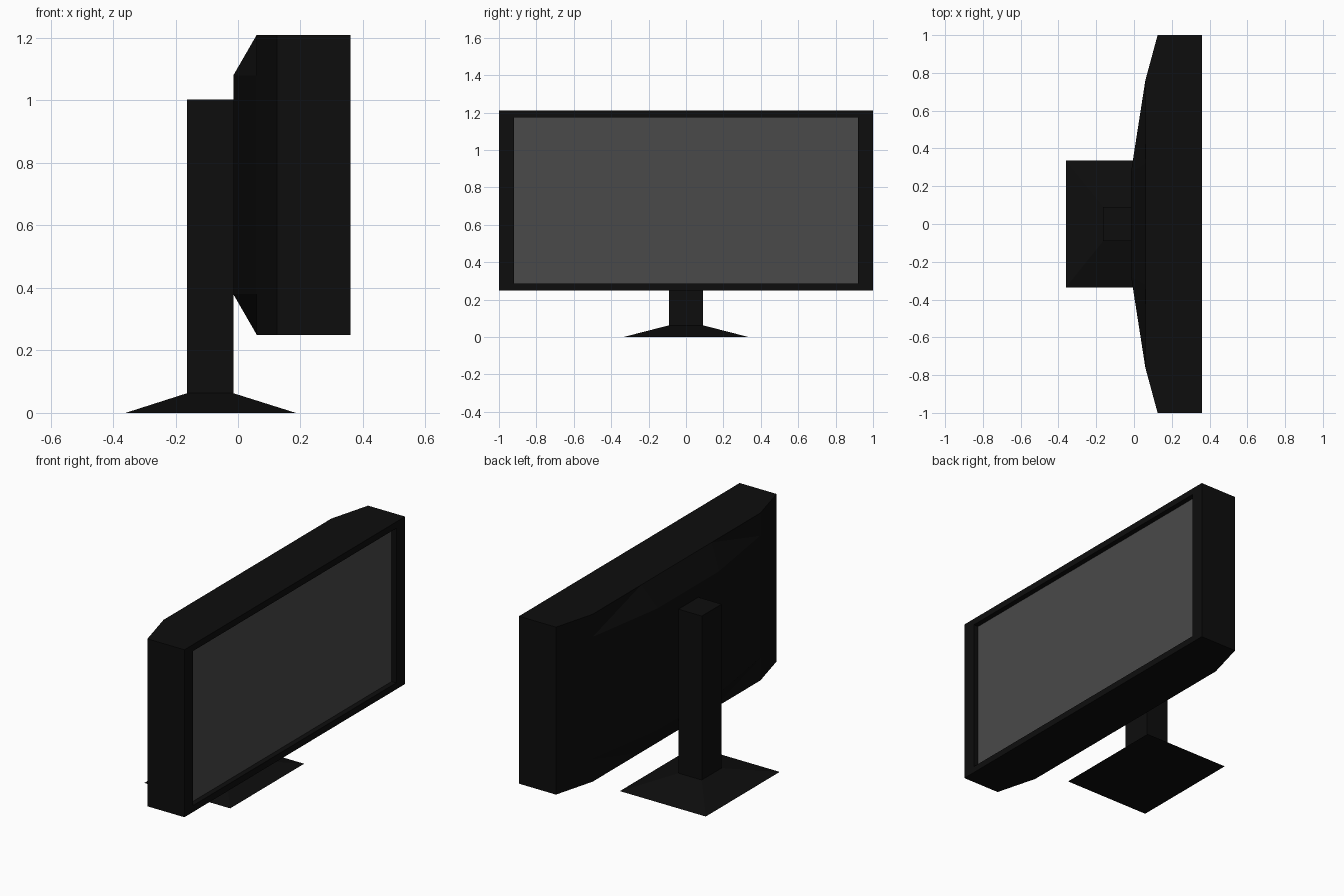
import bpy, bmesh

if "Cube" in bpy.data.objects:
    bpy.data.objects.remove(bpy.data.objects["Cube"])


def material(name, value):
    m = bpy.data.materials.new(name)
    m.diffuse_color = (value, value, value, 1)
    m.use_nodes = True
    m.node_tree.nodes["Principled BSDF"].inputs["Base Color"].default_value = m.diffuse_color
    return m


def finish(bm, name, mat):
    bmesh.ops.remove_doubles(bm, verts=bm.verts[:], dist=1e-5)
    bmesh.ops.recalc_face_normals(bm, faces=bm.faces[:])
    mesh = bpy.data.meshes.new(name)
    bm.to_mesh(mesh)
    bm.free()
    mesh.materials.append(mat)
    obj = bpy.data.objects.new(name, mesh)
    bpy.context.collection.objects.link(obj)
    return obj


def face(bm, *points):
    return bm.faces.new([bm.verts.new(p) for p in points])


def loft(bm, rings):
    """Join successive closed rings of points with quads."""
    for r, s in zip(rings, rings[1:]):
        for i in range(len(r)):
            j = (i + 1) % len(r)
            face(bm, r[i], r[j], s[j], s[i])


def rect_yz(x, y, z0, z1):
    return [(x, -y, z0), (x, y, z0), (x, y, z1), (x, -y, z1)]


def rect_xy(z, x0, x1, y):
    return [(x0, -y, z), (x1, -y, z), (x1, y, z), (x0, y, z)]


black = material("black_plastic", 0.004)
grey = material("screen_grey", 0.068)

FRONT, SCREEN, BACK, HUMP = 0.36, 0.33, 0.06, -0.015
BOTTOM, TOP, HUMP_BOTTOM, HUMP_TOP = 0.25, 1.21, 0.38, 1.08

# Housing: top, bottom and side walls from a plan outline
bm = bmesh.new()
half = [(FRONT, 1), (0.125, 1), (BACK, 0.76), (BACK, 0.32)]
outline = half + [(x, -y) for x, y in reversed(half)]
low = [(x, y, BOTTOM) for x, y in outline]
high = [(x, y, TOP) for x, y in outline]
face(bm, *low)
face(bm, *high)
for i in (0, 1, 5, 6):
    face(bm, low[i], low[i + 1], high[i + 1], high[i])

# Bezel lip and recess walls
loft(bm, [rect_yz(FRONT, 1, BOTTOM, TOP),
          rect_yz(FRONT, 0.92, 0.287, 1.173),
          rect_yz(SCREEN, 0.92, 0.287, 1.173)])

# Raised rear hump with cut corners
for s in (-1, 1):
    edge = []
    for zo, zi in ((BOTTOM, HUMP_BOTTOM), (TOP, HUMP_TOP)):
        corner, rim = (BACK, 0.76 * s, zo), (BACK, 0.32 * s, zo)
        side, inner = (BACK, 0.76 * s, zi), (HUMP, 0.28 * s, zi)
        face(bm, corner, rim, side)
        face(bm, rim, inner, side)
        edge.append((side, inner))
    face(bm, edge[0][0], edge[0][1], edge[1][1], edge[1][0])
for zo, zi in ((BOTTOM, HUMP_BOTTOM), (TOP, HUMP_TOP)):
    face(bm, (BACK, -0.32, zo), (BACK, 0.32, zo),
         (HUMP, 0.28, zi), (HUMP, -0.28, zi))
face(bm, *rect_yz(HUMP, 0.28, HUMP_BOTTOM, HUMP_TOP))
finish(bm, "monitor_housing", black)

# Screen panel set into the recess
bm = bmesh.new()
face(bm, *rect_yz(SCREEN, 0.92, 0.287, 1.173))
screen = finish(bm, "screen", grey)
if screen.data.polygons[0].normal.x < 0:
    screen.data.flip_normals()

# Stand: sloped foot rising into a square column
bm = bmesh.new()
rings = [rect_xy(0, -0.36, 0.185, 0.335),
         rect_xy(0.063, -0.163, HUMP, 0.09),
         rect_xy(1.003, -0.163, HUMP, 0.09)]
loft(bm, rings)
face(bm, *rings[0])
face(bm, *rings[-1])
finish(bm, "stand", black)
